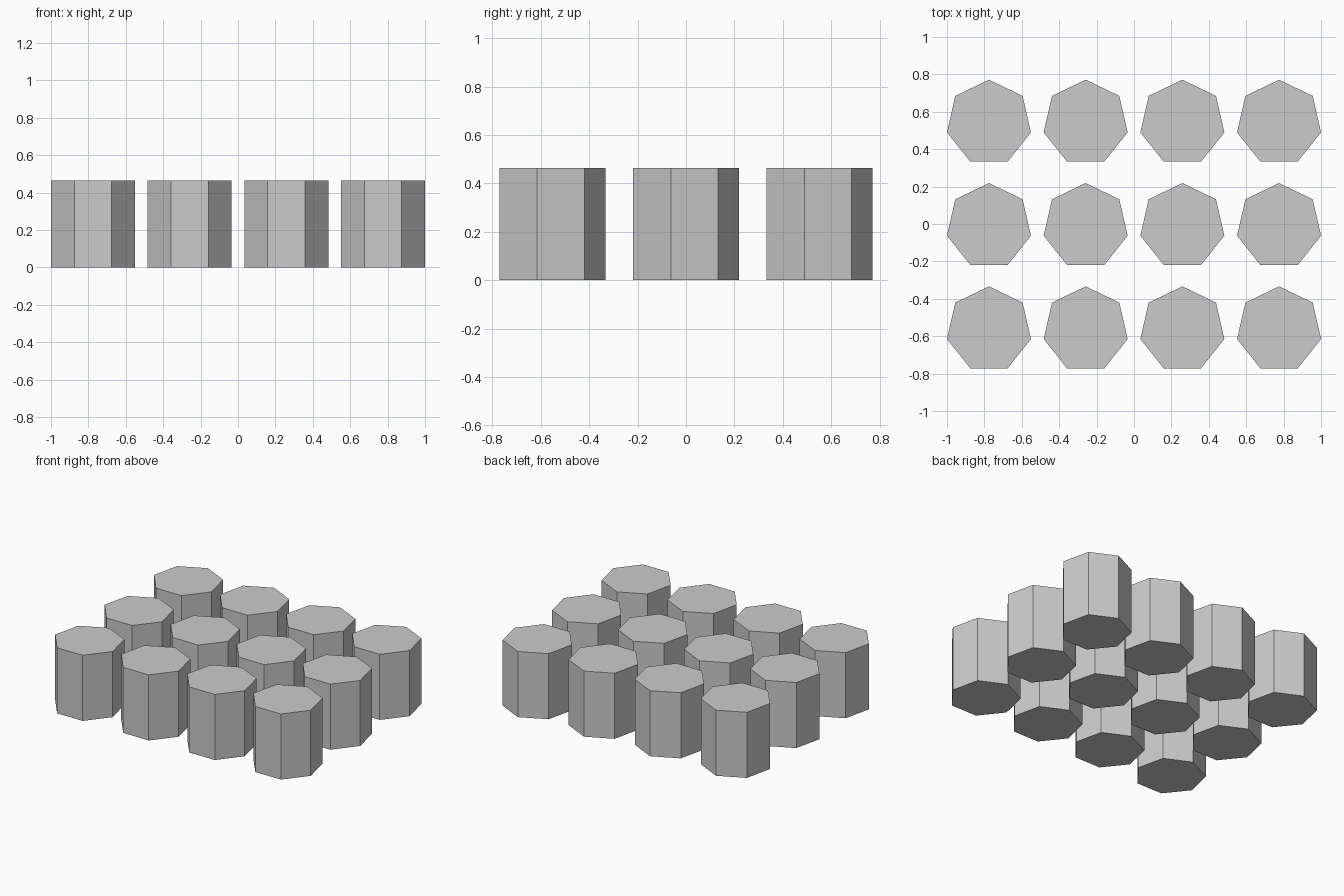
import bpy, math

if "Cube" in bpy.data.objects:
    bpy.data.objects.remove(bpy.data.objects["Cube"])

SIDES = 7
RADIUS = 0.2303
HEIGHT = 0.464
STEP_X, STEP_Y = 0.517, 0.5525
# a heptagon is not symmetric front to back, so shift to centre the bounds
SHIFT_Y = -RADIUS * (1 - math.cos(math.pi / SIDES)) / 2


def column_mesh():
    # seven-sided prism with one corner pointing to +y
    ring = [(RADIUS * math.sin(2 * math.pi * i / SIDES),
             RADIUS * math.cos(2 * math.pi * i / SIDES)) for i in range(SIDES)][::-1]
    verts = [(x, y, z) for z in (0, HEIGHT) for x, y in ring]
    faces = [list(range(SIDES))[::-1], list(range(SIDES, 2 * SIDES))]
    for i in range(SIDES):
        j = (i + 1) % SIDES
        faces.append((i, j, j + SIDES, i + SIDES))
    mesh = bpy.data.meshes.new("column")
    mesh.from_pydata(verts, [], faces)
    return mesh


# grid of four by three identical columns
mesh = column_mesh()
for row in range(3):
    for col in range(4):
        ob = bpy.data.objects.new(f"column_{row + 1}_{col + 1}", mesh)
        ob.location = ((col - 1.5) * STEP_X, (row - 1) * STEP_Y + SHIFT_Y, 0)
        bpy.context.collection.objects.link(ob)
